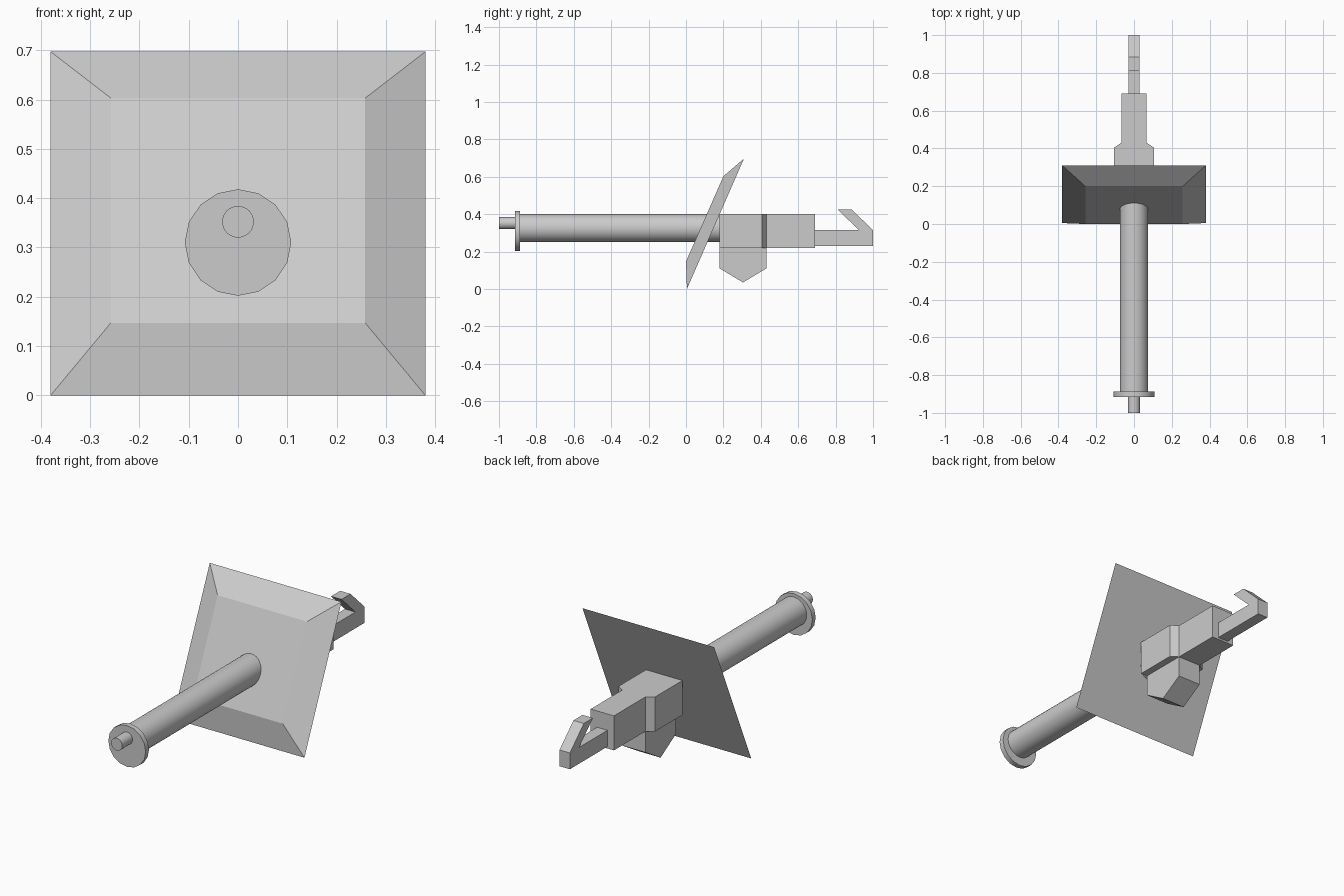
import bpy
import bmesh
import math

if "Cube" in bpy.data.objects:
    bpy.data.objects.remove(bpy.data.objects["Cube"])


def make_object(name, bm):
    bmesh.ops.recalc_face_normals(bm, faces=bm.faces)
    mesh = bpy.data.meshes.new(name)
    bm.to_mesh(mesh)
    bm.free()
    obj = bpy.data.objects.new(name, mesh)
    bpy.context.collection.objects.link(obj)
    return obj


def prism(name, points, offset):
    """Extrude a flat 3D outline by an offset vector."""
    bm = bmesh.new()
    face = bm.faces.new([bm.verts.new(p) for p in points])
    ext = bmesh.ops.extrude_face_region(bm, geom=[face])
    moved = [g for g in ext["geom"] if isinstance(g, bmesh.types.BMVert)]
    bmesh.ops.translate(bm, verts=moved, vec=offset)
    return make_object(name, bm)


def side_prism(name, profile, half_width):
    return prism(name, [(-half_width, y, z) for y, z in profile],
                 (2 * half_width, 0, 0))


def tube(name, radius, y0, y1, z, sides=16, smooth=True):
    bpy.ops.mesh.primitive_cylinder_add(
        vertices=sides, radius=radius, depth=y1 - y0,
        location=(0, (y0 + y1) / 2, z), rotation=(math.pi / 2, 0, 0))
    obj = bpy.context.object
    obj.name = name
    if smooth:
        bpy.ops.object.shade_smooth_by_angle(angle=math.radians(35))
    return obj


# Tilted shield with a bevelled front
bm = bmesh.new()
rings = []
for hw, low, high in ((0.38, (0.005, 0.0), (0.31, 0.697)),
                      (0.258, (0.0, 0.147), (0.2, 0.603))):
    rings.append([bm.verts.new((x, *p)) for x, p in
                  ((-hw, low), (hw, low), (hw, high), (-hw, high))])
back, front = rings
bm.faces.new(back)
bm.faces.new(front)
for i in range(4):
    j = (i + 1) % 4
    bm.faces.new((back[i], back[j], front[j], front[i]))
make_object("shield", bm)

# Barrel, end flange and small tip
tube("barrel", 0.075, -0.89, 0.18, 0.325, sides=32)
tube("barrel_flange", 0.108, -0.915, -0.888, 0.31)
tube("barrel_tip", 0.032, -1.0, -0.91, 0.352, sides=32)

# Stepped breech block, outlined from above
half = [(0.105, 0.18), (0.105, 0.405), (0.067, 0.43), (0.067, 0.69)]
outline = half + [(-x, y) for x, y in reversed(half)]
prism("breech_block", [(x, y, 0.22) for x, y in outline], (0, 0, 0.18))

# Pointed mount below the breech
side_prism("lower_mount", [(0.18, 0.22), (0.18, 0.11), (0.305, 0.035),
                           (0.43, 0.11), (0.43, 0.22)], 0.067)

# Hooked tail
side_prism("tail_hook", [(0.69, 0.23), (1.0, 0.23), (1.0, 0.315), (0.885, 0.425),
                         (0.81, 0.425), (0.925, 0.315), (0.69, 0.315)], 0.03)
